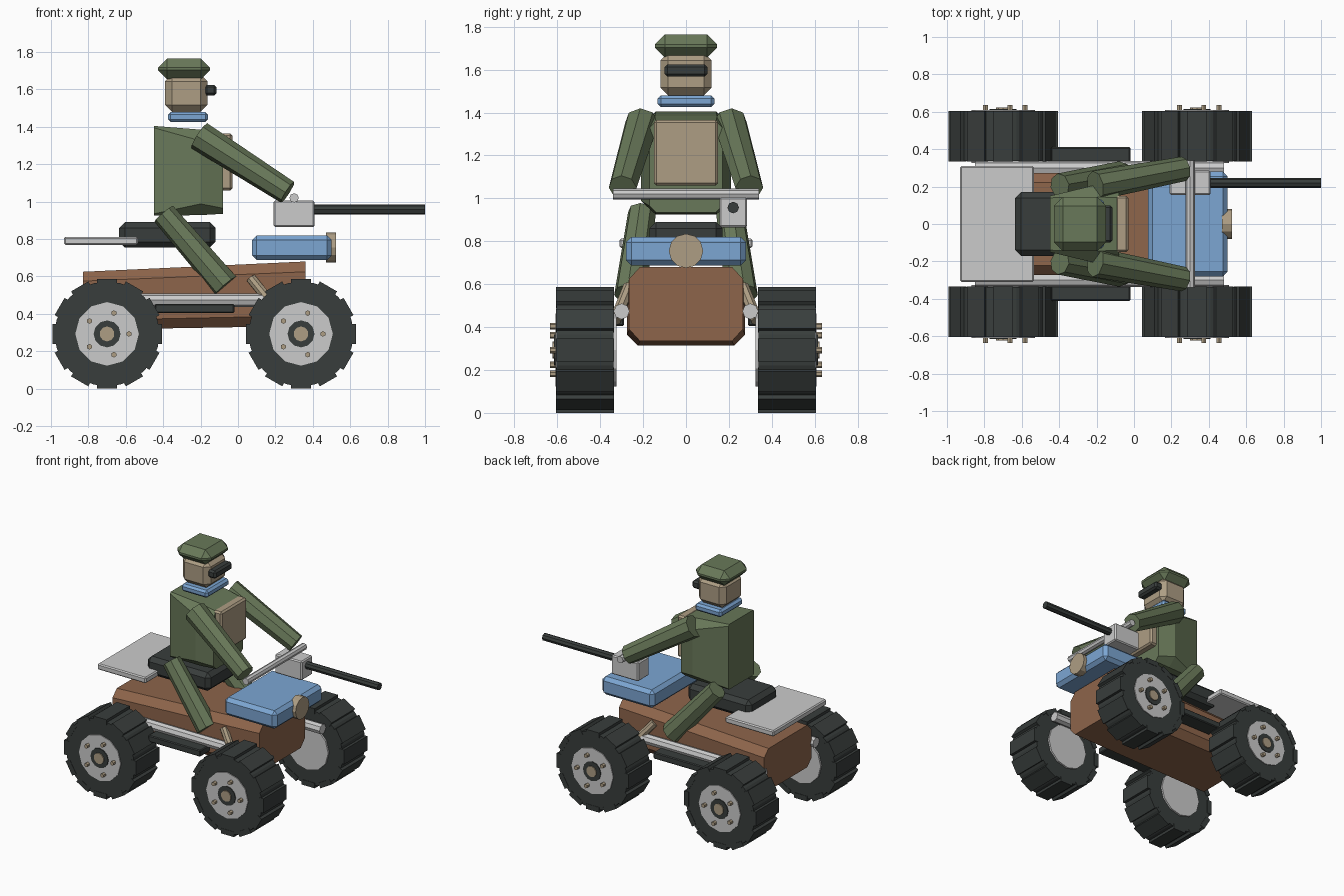
import bpy, bmesh
from math import pi, sin, cos
from mathutils import Vector

if "Cube" in bpy.data.objects:
    bpy.data.objects.remove(bpy.data.objects["Cube"])


def material(name, rgb):
    m = bpy.data.materials.new(name)
    m.diffuse_color = (*rgb, 1)
    m.use_nodes = True
    m.node_tree.nodes["Principled BSDF"].inputs["Base Color"].default_value = m.diffuse_color
    return m


BROWN = material("brown paint", (0.27, 0.13, 0.07))
GREEN = material("green cloth", (0.14, 0.19, 0.10))
BLUE = material("blue paint", (0.20, 0.38, 0.65))
DARK = material("dark rubber", (0.04, 0.047, 0.045))
TAN = material("tan", (0.42, 0.34, 0.23))


def finish(bm, name, mat):
    bmesh.ops.recalc_face_normals(bm, faces=bm.faces)
    me = bpy.data.meshes.new(name)
    bm.to_mesh(me)
    bm.free()
    if mat:
        me.materials.append(mat)
    ob = bpy.data.objects.new(name, me)
    bpy.context.collection.objects.link(ob)
    return ob


def box(name, x, y, z, mat=None, bevel=0.0):
    """Box from (min, max) ranges, with chamfered edges."""
    bm = bmesh.new()
    bmesh.ops.create_cube(bm, size=1)
    for v in bm.verts:
        v.co = [r[0] + (c + 0.5) * (r[1] - r[0]) for c, r in zip(v.co, (x, y, z))]
    if bevel:
        bmesh.ops.bevel(bm, geom=bm.edges[:], offset=bevel, segments=1, affect='EDGES')
    return finish(bm, name, mat)


def rod(name, a, b, r1, mat=None, sides=8, r2=None):
    """Straight faceted rod between two points."""
    a, b = Vector(a), Vector(b)
    bm = bmesh.new()
    bmesh.ops.create_cone(bm, cap_ends=True, segments=sides, radius1=r1,
                          radius2=r1 if r2 is None else r2, depth=(b - a).length)
    ob = finish(bm, name, mat)
    ob.rotation_mode = 'QUATERNION'
    ob.rotation_quaternion = (b - a).to_track_quat('Z', 'Y')
    ob.location = (a + b) / 2
    return ob


def loft(name, sections, mat):
    """Octagonal sections along x: (x, half width, bottom, top, side cut, height cut)."""
    bm = bmesh.new()
    rings = []
    for x, w, lo, hi, c, d in sections:
        pts = [(w - c, lo), (w, lo + d), (w, hi - d), (w - c, hi)]
        pts += [(-y, z) for y, z in reversed(pts)]
        rings.append([bm.verts.new((x, y, z)) for y, z in pts])
    for p, q in zip(rings, rings[1:]):
        for i in range(8):
            j = (i + 1) % 8
            bm.faces.new((p[i], p[j], q[j], q[i]))
    bm.faces.new(rings[0])
    bm.faces.new(rings[-1])
    return finish(bm, name, mat)


def wheel(label, cx, s):
    cz = 0.293

    def disc(part, y0, y1, r, mat, sides, dx=0, dz=0):
        rod(f"{label}_{part}", (cx + dx, s * y0, cz + dz), (cx + dx, s * y1, cz + dz), r, mat, sides)

    disc("tyre", 0.338, 0.603, 0.28, DARK, 24)
    disc("hub", 0.325, 0.609, 0.17, None, 12)
    disc("hub_ring", 0.60, 0.615, 0.072, DARK, 12)
    disc("hub_cap", 0.60, 0.622, 0.04, TAN, 10)
    for i in range(5):
        a = i * 2 * pi / 5
        disc(f"lug_{i}", 0.60, 0.635, 0.015, TAN, 6, 0.117 * cos(a), 0.117 * sin(a))
    # tread blocks around the rim
    for i in range(12):
        a = i * pi / 6
        b = box(f"{label}_tread_{i}", (-0.053, 0.053), (-0.135, 0.135), (0.255, 0.293), DARK)
        b.location = (cx, s * 0.47, cz)
        b.rotation_euler.y = a


# Chassis
loft("body", [(-0.83, 0.275, 0.315, 0.625, 0.05, 0.05),
              (0.36, 0.265, 0.335, 0.68, 0.05, 0.055)], BROWN)
box("seat", (-0.635, -0.12), (-0.17, 0.17), (0.755, 0.89), DARK, 0.03)
box("rear_rack", (-0.93, -0.535), (-0.31, 0.31), (0.768, 0.812), None, 0.008)
box("hood", (0.075, 0.50), (-0.28, 0.28), (0.687, 0.82), BLUE, 0.025)
rod("headlight", (0.47, 0, 0.755), (0.525, 0, 0.755), 0.08, TAN, 12)

# Handlebar and mounted gun
rod("handlebar", (0.30, -0.34, 1.02), (0.30, 0.34, 1.02), 0.025)
box("gun_box", (0.19, 0.41), (0.155, 0.285), (0.865, 1.005), None, 0.008)
rod("gun_barrel", (0.38, 0.22, 0.957), (1.0, 0.22, 0.957), 0.027, DARK)

# Rider torso and head
loft("torso", [(-0.45, 0.15, 0.925, 1.405, 0.01, 0.01),
               (-0.20, 0.21, 0.928, 1.385, 0.065, 0.06),
               (-0.08, 0.17, 0.935, 1.36, 0.03, 0.03)], GREEN)
box("chest_pack", (-0.10, -0.03), (-0.15, 0.15), (1.06, 1.365), TAN, 0.012)
box("collar", (-0.375, -0.16), (-0.132, 0.132), (1.425, 1.48), BLUE, 0.015)
box("head", (-0.39, -0.163), (-0.12, 0.12), (1.48, 1.68), TAN, 0.037)
box("goggles", (-0.18, -0.115), (-0.10, 0.10), (1.567, 1.625), DARK, 0.013)
box("cap", (-0.427, -0.15), (-0.145, 0.145), (1.655, 1.765), GREEN, 0.048)

# Paired parts: rails, footboards, struts, limbs, wheels
for s, side in ((-1, "right"), (1, "left")):
    rod(f"{side}_rail", (-0.85, s * 0.30, 0.473), (0.48, s * 0.30, 0.473), 0.037)
    box(f"{side}_footboard", (-0.445, -0.02), sorted((s * 0.29, s * 0.411)), (0.405, 0.453), DARK, 0.006)
    rod(f"{side}_strut", (0.07, s * 0.265, 0.59), (0.20, s * 0.33, 0.43), 0.028, TAN)
    rod(f"{side}_arm", (-0.207, s * 0.205, 1.352), (0.265, s * 0.295, 1.05), 0.08, GREEN, 8, 0.066)
    rod(f"{side}_leg", (-0.397, s * 0.205, 0.935), (-0.067, s * 0.26, 0.55), 0.066, GREEN, 8, 0.076)
    wheel(f"{side}_rear_wheel", -0.70, s)
    wheel(f"{side}_front_wheel", 0.337, s)
